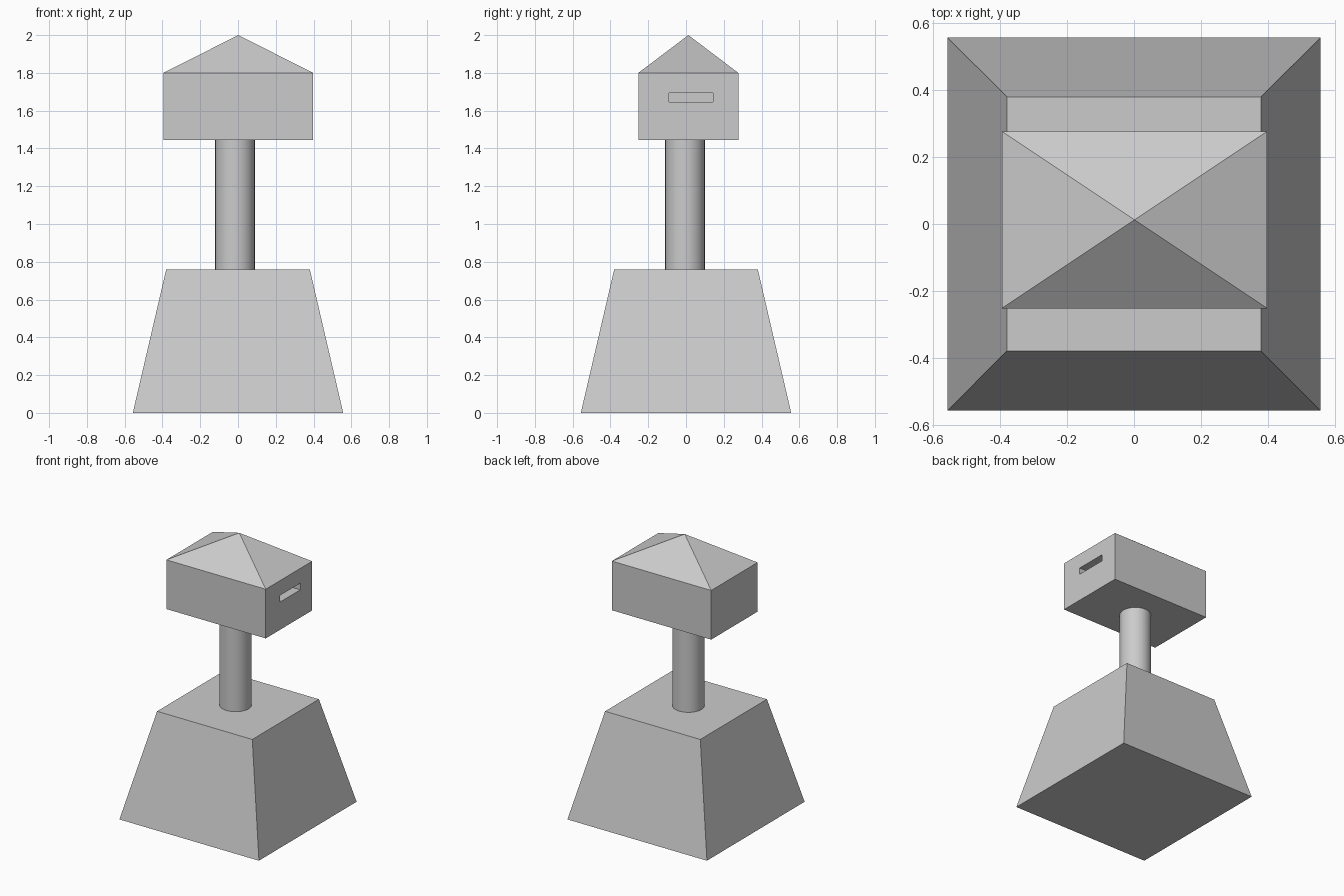
import bpy
import bmesh
import math
from mathutils import Vector

cube = bpy.data.objects.get("Cube")
if cube:
    bpy.data.objects.remove(cube, do_unlink=True)

grey = bpy.data.materials.new("plain grey")
grey.use_nodes = True
colour = (0.6, 0.6, 0.6, 1)
grey.diffuse_color = colour
grey.node_tree.nodes["Principled BSDF"].inputs["Base Color"].default_value = colour


def box(bm, low, high):
    """Add an axis-aligned box between two corners."""
    low, high = Vector(low), Vector(high)
    verts = bmesh.ops.create_cube(bm, size=1)["verts"]
    for v in verts:
        v.co = (low + high) / 2 + v.co * (high - low)
    return verts


def finish(name, bm):
    bmesh.ops.recalc_face_normals(bm, faces=bm.faces)
    mesh = bpy.data.meshes.new(name)
    bm.to_mesh(mesh)
    bm.free()
    mesh.materials.append(grey)
    obj = bpy.data.objects.new(name, mesh)
    bpy.context.collection.objects.link(obj)
    return obj


# Tapered base block
BOTTOM, TOP, BASE_Z = 0.557, 0.38, 0.76
bm = bmesh.new()
for v in box(bm, (-BOTTOM, -BOTTOM, 0), (BOTTOM, BOTTOM, BASE_Z)):
    if v.co.z > BASE_Z / 2:
        v.co.x *= TOP / BOTTOM
        v.co.y *= TOP / BOTTOM
finish("base", bm)

# Round post between base and head
HEAD_Z, EAVE_Z = 1.445, 1.80
bpy.ops.mesh.primitive_cylinder_add(
    vertices=32, radius=0.105, depth=HEAD_Z - BASE_Z,
    location=(-0.016, -0.005, (HEAD_Z + BASE_Z) / 2))
post = bpy.context.object
post.name = "post"
post.data.materials.append(grey)
bpy.ops.object.shade_smooth_by_angle(angle=math.radians(30))

# Box-shaped head, its top face raised to a pyramid roof
bm = bmesh.new()
box(bm, (-0.395, -0.252, HEAD_Z), (0.398, 0.277, EAVE_Z))
bm.normal_update()
lid = max(bm.faces, key=lambda f: f.calc_center_median().z)
peak = bmesh.ops.poke(bm, faces=[lid])["verts"][0]
peak.co.z = 2.0
head = finish("head", bm)

# Slot sunk into the left side of the head
bm = bmesh.new()
box(bm, (0.20, -0.09, 1.645), (0.45, 0.143, 1.693))
cutter = finish("slot_cutter", bm)
cutter.hide_render = True
cutter.hide_set(True)
cut = head.modifiers.new("slot", 'BOOLEAN')
cut.operation = 'DIFFERENCE'
cut.solver = 'EXACT'
cut.object = cutter
